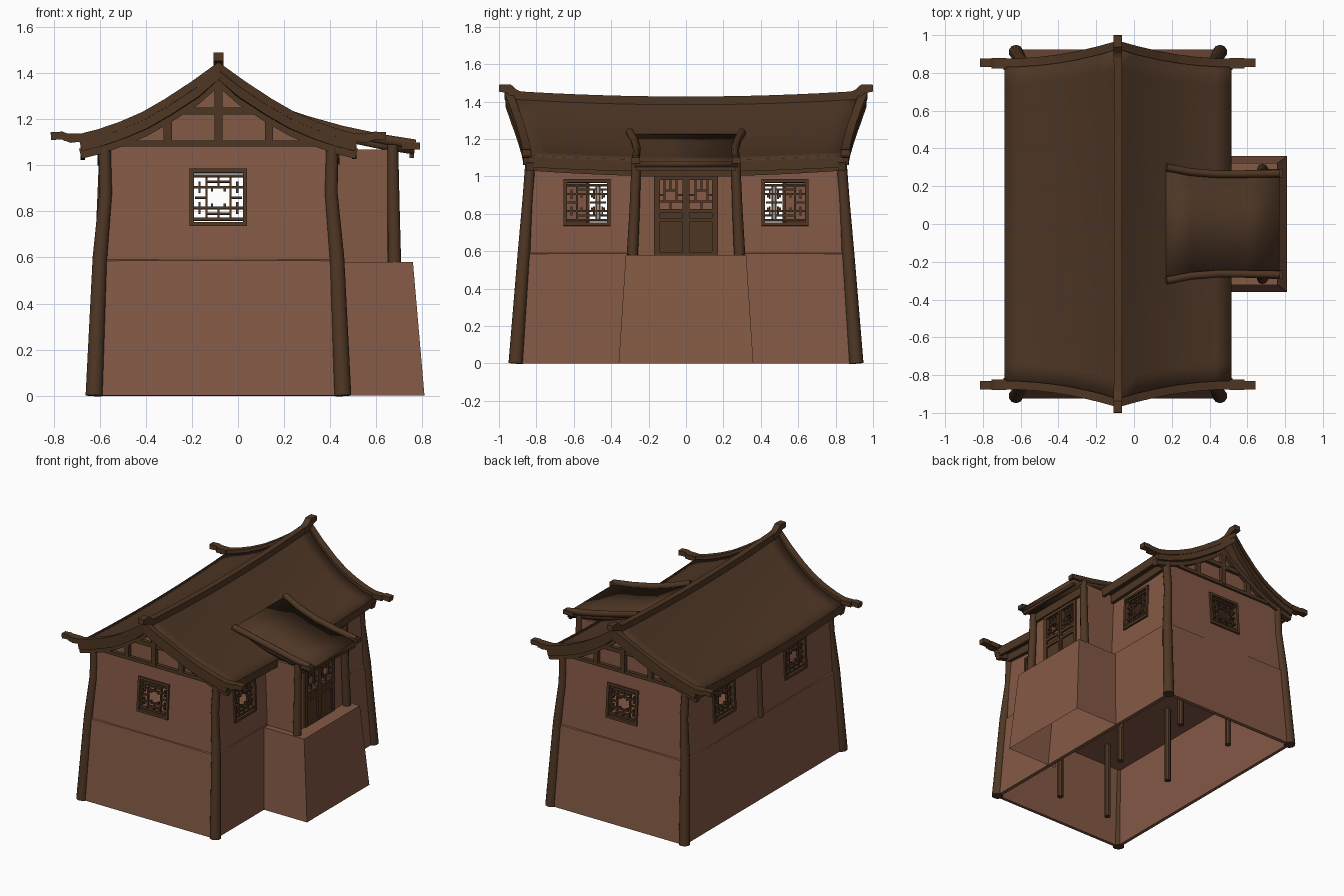
import bpy, bmesh, math
from mathutils import Vector

cube = bpy.data.objects.get("Cube")
if cube:
    bpy.data.objects.remove(cube, do_unlink=True)


def material(name, rgb):
    m = bpy.data.materials.new(name)
    m.use_nodes = True
    m.diffuse_color = (*rgb, 1)
    m.node_tree.nodes["Principled BSDF"].inputs["Base Color"].default_value = (*rgb, 1)
    return m


CLAY = material("clay wall", (0.23, 0.1, 0.06))
TIMBER = material("dark timber", (0.078, 0.037, 0.017))
ROOF = material("brown roof", (0.074, 0.036, 0.018))
CX = -0.085      # ridge position
FLOOR = 0.58


def finish(name, bm, mat, smooth=False, thick=0, offset=-1):
    bmesh.ops.recalc_face_normals(bm, faces=bm.faces)
    me = bpy.data.meshes.new(name)
    bm.to_mesh(me)
    bm.free()
    me.materials.append(mat)
    ob = bpy.data.objects.new(name, me)
    bpy.context.collection.objects.link(ob)
    if thick:
        mod = ob.modifiers.new("thickness", "SOLIDIFY")
        mod.thickness, mod.offset = thick, offset
    if smooth:
        bpy.ops.object.select_all(action="DESELECT")
        ob.select_set(True)
        bpy.context.view_layer.objects.active = ob
        bpy.ops.object.shade_smooth_by_angle(angle=math.radians(40))
    return ob


def boxes(name, parts, mat):
    """One object from (centre, size) boxes."""
    bm = bmesh.new()
    for centre, size in parts:
        for v in bmesh.ops.create_cube(bm, size=1)["verts"]:
            v.co = Vector(centre) + Vector([a * b for a, b in zip(v.co, size)])
    return finish(name, bm, mat)


def sweep(name, pts, widths, heights=None, sides=10, mat=TIMBER):
    """Round (many sides) or square (4 sides) section along a path; widths are full sizes."""
    pts = [Vector(p) for p in pts]
    if not isinstance(widths, (list, tuple)):
        widths = [widths] * len(pts)
    if heights is None:
        heights = widths
    elif not isinstance(heights, (list, tuple)):
        heights = [heights] * len(pts)
    k = math.sqrt(0.5) if sides == 4 else 0.5
    bm, rings = bmesh.new(), []
    for i, p in enumerate(pts):
        t = (pts[min(i + 1, len(pts) - 1)] - pts[max(i - 1, 0)]).normalized()
        side = t.cross(Vector((0, 1, 0) if abs(t.z) > 0.9 else (0, 0, 1))).normalized()
        up = side.cross(t)
        rings.append([bm.verts.new(p + side * math.cos(a) * k * widths[i] + up * math.sin(a) * k * heights[i])
                      for a in [2 * math.pi * (j + 0.5) / sides for j in range(sides)]])
    for a, b in zip(rings, rings[1:]):
        for j in range(sides):
            bm.faces.new((a[j], a[j - 1], b[j - 1], b[j]))
    bm.faces.new(rings[0])
    bm.faces.new(rings[-1])
    return finish(name, bm, mat, sides > 4)


def surface(name, fn, us, vs, mat, thick, skip=(), smooth=False, offset=-1):
    """Grid surface fn(u, v) over two lists, leaving out skipped cells."""
    bm = bmesh.new()
    g = [[bm.verts.new(fn(i, j)) for j in range(len(vs))] for i in range(len(us))]
    for i in range(len(us) - 1):
        for j in range(len(vs) - 1):
            if (i, j) not in skip:
                bm.faces.new((g[i][j], g[i + 1][j], g[i + 1][j + 1], g[i][j + 1]))
    return finish(name, bm, mat, smooth, thick, offset)


def lerp(table, x):
    for (a, b), (c, d) in zip(table, table[1:]):
        if x <= c:
            return b + (d - b) * (x - a) / (c - a)
    return table[-1][1]


# Body walls, leaning inwards, with window openings
def half(axis, z):
    base, lean = (0.53, 0.042) if axis == "x" else (0.905, 0.075)
    return base - lean * z + (0.006 if z <= FLOOR else 0)


HOLE, WIN_Z = 0.108, 0.86
ROWS = [0, FLOOR, FLOOR + 0.002, WIN_Z - HOLE, WIN_Z + HOLE, 1.1]


def wall(name, axis, sign, centres):
    cols = [None] + [c + s * HOLE for c in centres for s in (-1, 1)] + [None]

    def point(i, j):
        z = ROWS[j]
        along = half("y" if axis == "x" else "x", z)
        p = -along if i == 0 else along if i == len(cols) - 1 else cols[i]
        d = sign * half(axis, z)
        return (CX + d, p, z) if axis == "x" else (CX + p, d, z)
    surface(name, point, cols, ROWS, CLAY, 0.025, {(2 * n + 1, 3) for n in range(len(centres))}, offset=0)


# Lattice window built in a local frame and turned onto its wall
def window(name, loc, turn, lean):
    parts = []
    for s in (-1, 1):
        parts += [((s * 0.116, 0, 0), (0.018, 0.05, 0.25)), ((0, 0, s * 0.116), (0.25, 0.05, 0.018)),
                  ((0, 0, s * 0.094), (0.22, 0.03, 0.012))]
        parts += [((s * 0.052, 0, 0), (0.01, 0.016, 0.18)), ((0, 0, s * 0.045), (0.22, 0.016, 0.01)),
                  ((s * 0.075, 0, 0), (0.055, 0.016, 0.01)), ((0, 0, s * 0.066), (0.01, 0.016, 0.05))]
        for t in (-1, 1):
            parts += [((s * 0.082, 0, t * 0.045), (0.01, 0.016, 0.05)),
                      ((s * 0.03, 0, t * 0.07), (0.05, 0.016, 0.01)),
                      ((s * 0.028, 0, t * 0.037), (0.01, 0.016, 0.02))]
    ob = boxes(name, parts, TIMBER)
    ob.location = loc
    ob.rotation_euler = (-lean, 0, turn)


for side, s in (("front", -1), ("back", 1)):
    wall(side + "_wall", "y", s, [0])
    window(side + "_window", (CX, s * half("y", WIN_Z), WIN_Z), 0 if s < 0 else math.pi, 0.075)
for side, s, c in (("left", 1, 0.53), ("right", -1, 0.41)):
    wall(side + "_wall", "x", s, [-c, c])
    for y in (-c, c):
        window(side + "_window", (CX + s * half("x", WIN_Z), y, WIN_Z), s * math.pi / 2, 0.042)
boxes("floor", [((CX, 0, FLOOR - 0.01), (1.0, 1.7, 0.02))], CLAY)

# Corner posts, back middle post and stilts under the floor
for sx in (-1, 1):
    for sy in (-1, 1):
        sweep("corner_post", [(CX + sx * 0.54, sy * 0.91, 0), (CX + sx * 0.515, sy * 0.866, 0.6),
                              (CX + sx * 0.49, sy * 0.845, 0.88), (CX + sx * 0.495, sy * 0.83, 1.1)],
              [0.078, 0.066, 0.058, 0.055])
sweep("middle_post", [(CX - half("x", FLOOR) - 0.005, 0, FLOOR), (CX - half("x", 1.05) - 0.01, 0, 1.07)], 0.045)
for x in (-0.3, 0.12):
    for y in (-0.64, 0, 0.64):
        sweep("stilt", [(x, y, 0), (x, y, FLOOR)], 0.045, sides=8)

# Main roof: concave slopes, sagging ridge, ends that flare out at the top
PROFILE = [(0, 1.4), (0.1, 1.32), (0.22, 1.242), (0.32, 1.185), (0.42, 1.142), (0.52, 1.108), (0.6, 1.088)]


def roof_z(u, y):
    return lerp(PROFILE, abs(u)) + 0.028 * (y / 0.9) ** 2


def roof_end(u):
    return 0.845 + 0.095 * max(0, 1 - abs(u) / 0.6) ** 2


US = [s * p[0] for s in (-1, 1) for p in PROFILE]
US = sorted(set(US))
VS = [j / 8 - 1 for j in range(17)]
surface("main_roof", lambda i, j: (CX + US[i], VS[j] * roof_end(US[i]),
                                   roof_z(US[i], VS[j] * roof_end(US[i]))),
        US, VS, ROOF, 0.045, smooth=True)
for s in (-1, 1):
    sweep("eave_beam", [(CX + s * 0.5, v * 0.82, 1.035 + 0.03 * v * v) for v in VS], 0.05, 0.07, 4)
    sweep("eave_board", [(CX + s * 0.59, v * 0.84, 1.052 + 0.025 * v * v) for v in VS], 0.02, 0.055, 4)
sweep("ridge_beam", [(CX, v * 0.93, roof_z(0, v * 0.93) + 0.002) for v in VS], 0.042, 0.05, 4)

# Gable ends: wall, framing, barge boards and upturned tips
for s in (-1, 1):
    bm = bmesh.new()
    rim = [(u, roof_z(u, 0.82) - 0.03) for u in US if abs(u) < 0.5]
    outline = [(-0.49, 1.08)] + rim + [(0.49, 1.08)]
    bm.faces.new([bm.verts.new((CX + u, s * 0.818, z)) for u, z in outline])
    finish("gable_wall", bm, CLAY, thick=0.02, offset=0)
    y = s * 0.835
    boxes("gable_frame", [((CX, y, 1.095), (0.98, 0.035, 0.025)), ((CX, y, 1.237), (0.48, 0.035, 0.03)),
                          ((CX, y, 1.24), (0.036, 0.04, 0.29)), ((CX - 0.22, y, 1.165), (0.036, 0.035, 0.13)),
                          ((CX + 0.22, y, 1.165), (0.036, 0.035, 0.13))], TIMBER)
    sweep("gable_rafter", [(CX + u, y, roof_z(u, 0.85) - 0.062) for u in US], 0.04, 0.045, 4)
    sweep("barge_board", [(CX + u, s * (roof_end(u) + 0.01), roof_z(u, 0.9) - 0.025) for u in US], 0.03, 0.06, 4)
    tip = [(0.64, 1.115), (0.68, 1.13), (0.728, 1.127)]
    rail = [(-u, z) for u, z in reversed(tip)] + [(u, roof_z(u, 0.9) + 0.004) for u in US] + tip
    sweep("barge_rail", [(CX + u, s * (roof_end(u) + 0.008), z) for u, z in rail], 0.045, 0.034, 4)
    for sx in (-1, 1):
        boxes("rail_tip_cap", [((CX + sx * 0.63, s * 0.85, 1.122), (0.08, 0.055, 0.034))], TIMBER)
    sweep("ridge_tip", [(CX, s * a, z) for a, z in ((0.86, 1.425), (0.915, 1.44), (0.945, 1.468), (1.0, 1.472))],
          0.045, [0.04, 0.05, 0.05, 0.036], 4)

# Porch platform, open below and towards the house
bm = bmesh.new()
for v in bmesh.ops.create_cube(bm, size=1)["verts"]:
    top = v.co.z > 0
    v.co = (((0.76 if top else 0.81) if v.co.x > 0 else 0.4),
            math.copysign(0.322 if top else 0.36, v.co.y), FLOOR if top else 0)
bm.normal_update()
bmesh.ops.delete(bm, geom=[f for f in bm.faces if f.normal.z < -0.9 or f.normal.x < -0.9], context="FACES")
finish("porch_platform", bm, CLAY)

# Porch room walls, posts and lintel
DX = 0.645
for s in (-1, 1):
    boxes("porch_wall", [((0.525, s * 0.268, 0.825), (0.25, 0.02, 0.49)),
                         ((DX, s * 0.215, 0.825), (0.02, 0.11, 0.49))], CLAY)
    sweep("porch_post", [(0.68, s * 0.287, FLOOR), (0.676, s * 0.275, 0.82), (0.672, s * 0.265, 1.09)],
          [0.06, 0.055, 0.05])
boxes("porch_lintel", [((DX, 0, 1.03), (0.06, 0.54, 0.06))], TIMBER)

# Double door: framed lower panels and lattice tops
parts = [((DX, 0, 0.99), (0.04, 0.34, 0.02)), ((DX, 0, 0.588), (0.04, 0.34, 0.016))]
for s in (-1, 1):
    c = s * 0.083
    parts += [((DX, s * 0.163, 0.79), (0.04, 0.016, 0.42)), ((DX, s * 0.01, 0.79), (0.035, 0.018, 0.4)),
              ((DX, s * 0.148, 0.79), (0.035, 0.016, 0.4)), ((DX, c, 0.675), (0.015, 0.15, 0.19)),
              ((DX, c, 0.765), (0.035, 0.15, 0.02)), ((DX, c, 0.79), (0.015, 0.15, 0.04)),
              ((DX, c, 0.815), (0.035, 0.15, 0.02)), ((DX, c, 0.865), (0.016, 0.14, 0.01)),
              ((DX, c, 0.84), (0.016, 0.01, 0.05)), ((DX, c, 0.955), (0.016, 0.01, 0.06))]
    for t in (-1, 1):
        parts += [((DX, c + t * 0.032, 0.92), (0.016, 0.01, 0.12)), ((DX, c + t * 0.052, 0.9), (0.016, 0.04, 0.01)),
                  ((DX, c + t * 0.016, 0.925), (0.016, 0.035, 0.01))]
boxes("double_door", parts, TIMBER)

# Porch roof running up into the main slope, with round side rails
SLOPE = [(0.17, 1.228), (0.3, 1.184), (0.45, 1.142), (0.62, 1.106), (0.77, 1.082)]
surface("porch_roof", lambda i, j: (SLOPE[i][0], (-0.275, 0.275)[j], SLOPE[i][1]),
        SLOPE, (0, 1), ROOF, 0.035, smooth=True)
boxes("porch_eave_board", [((0.755, 0, 1.055), (0.02, 0.53, 0.045))], TIMBER)
for s in (-1, 1):
    flare = [0.3, 0.275, 0.263, 0.265, 0.268]
    sweep("porch_rail", [(x, s * f, z + 0.008) for (x, z), f in zip(SLOPE, flare)], 0.042, 0.045)
    boxes("porch_rail_end", [((0.75, s * 0.268, 1.085), (0.08, 0.045, 0.03))], TIMBER)
